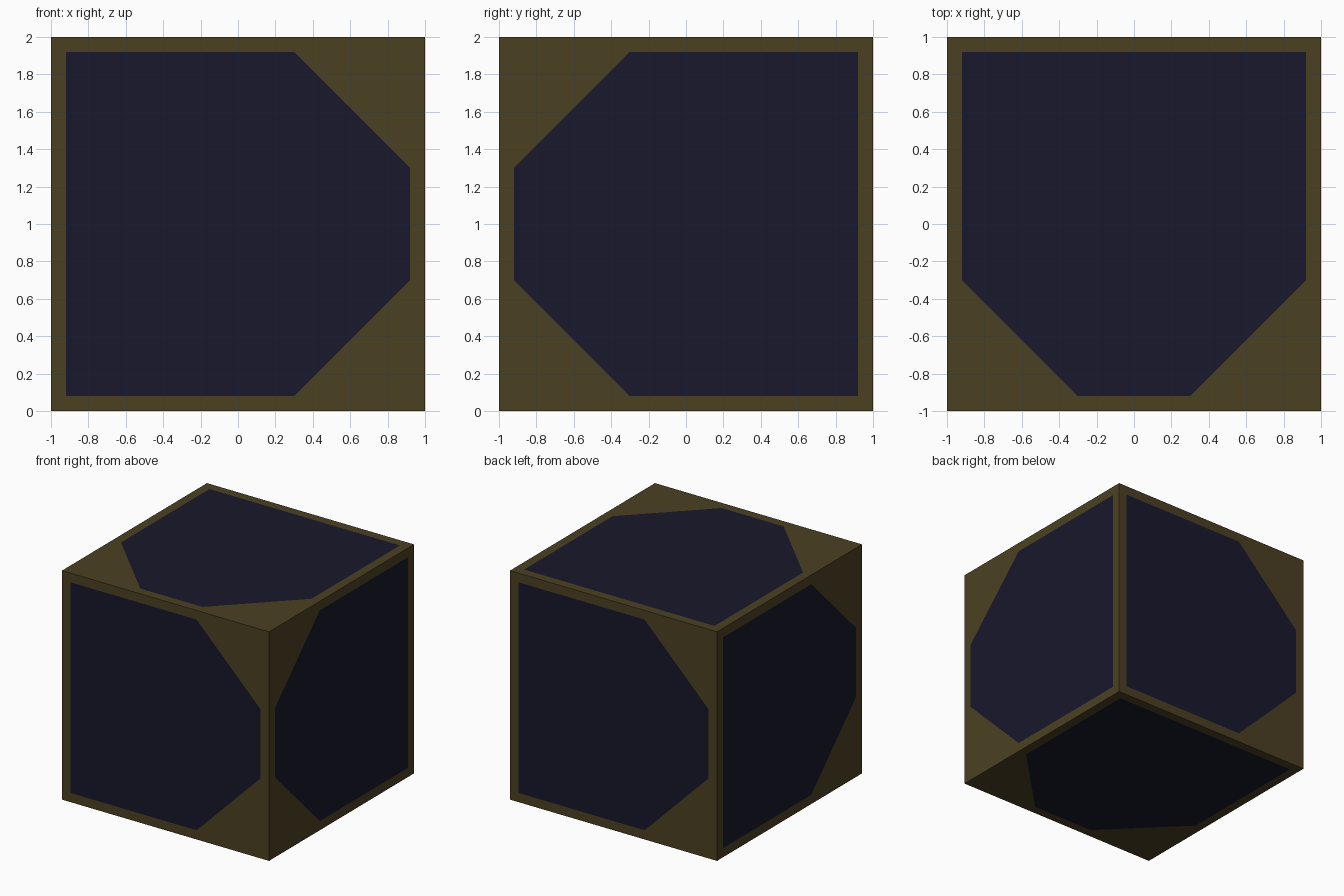
import bpy, bmesh
from mathutils import Vector

if "Cube" in bpy.data.objects:
    bpy.data.objects.remove(bpy.data.objects["Cube"])

# Side name: (outward normal, direction of the edge with the cut corners)
SIDES = {
    "front": ((0, -1, 0), (1, 0, 0)),
    "right": ((1, 0, 0), (0, -1, 0)),
    "back": ((0, 1, 0), (-1, 0, 0)),
    "left": ((-1, 0, 0), (0, -1, 0)),
    "top": ((0, 0, 1), (0, -1, 0)),
    "bottom": ((0, 0, -1), (0, -1, 0)),
}
M, C = 0.92, 0.30  # panel half-size, start of the corner cut
OUTER = [(-1, -1), (1, -1), (1, 1), (-1, 1)]
PANEL = [(-M, -M), (C, -M), (M, -C), (M, C), (C, M), (-M, M)]
# Border faces: indices 0-3 outer corners, 4-9 panel outline
BORDER = [(0, 1, 5, 4), (1, 6, 5), (1, 2, 7, 6), (2, 8, 7), (2, 3, 9, 8), (3, 0, 4, 9)]


def material(name, rgb):
    mat = bpy.data.materials.new(name)
    mat.diffuse_color = (*rgb, 1)
    mat.use_nodes = True
    mat.node_tree.nodes["Principled BSDF"].inputs["Base Color"].default_value = mat.diffuse_color
    return mat


def finish(bm, name, mat):
    mesh = bpy.data.meshes.new(name)
    bm.to_mesh(mesh)
    bm.free()
    mesh.materials.append(mat)
    bpy.context.collection.objects.link(bpy.data.objects.new(name, mesh))


brown = material("brown_frame", (0.07, 0.051, 0.016))
navy = material("navy_panel", (0.009, 0.009, 0.025))

frame = bmesh.new()
for side, (normal, cut) in SIDES.items():
    n, u = Vector(normal), Vector(cut)
    v = n.cross(u)
    points = [Vector((0, 0, 1)) + n + u * a + v * b for a, b in OUTER + PANEL]

    # Border of this side
    verts = [frame.verts.new(p) for p in points]
    for face in BORDER:
        frame.faces.new([verts[i] for i in face])

    # Flush panel with two cut corners
    panel = bmesh.new()
    panel.faces.new([panel.verts.new(p) for p in points[4:]])
    finish(panel, side + "_panel", navy)

# Cube frame, welded along its edges
bmesh.ops.remove_doubles(frame, verts=frame.verts, dist=0.0001)
finish(frame, "cube_frame", brown)
